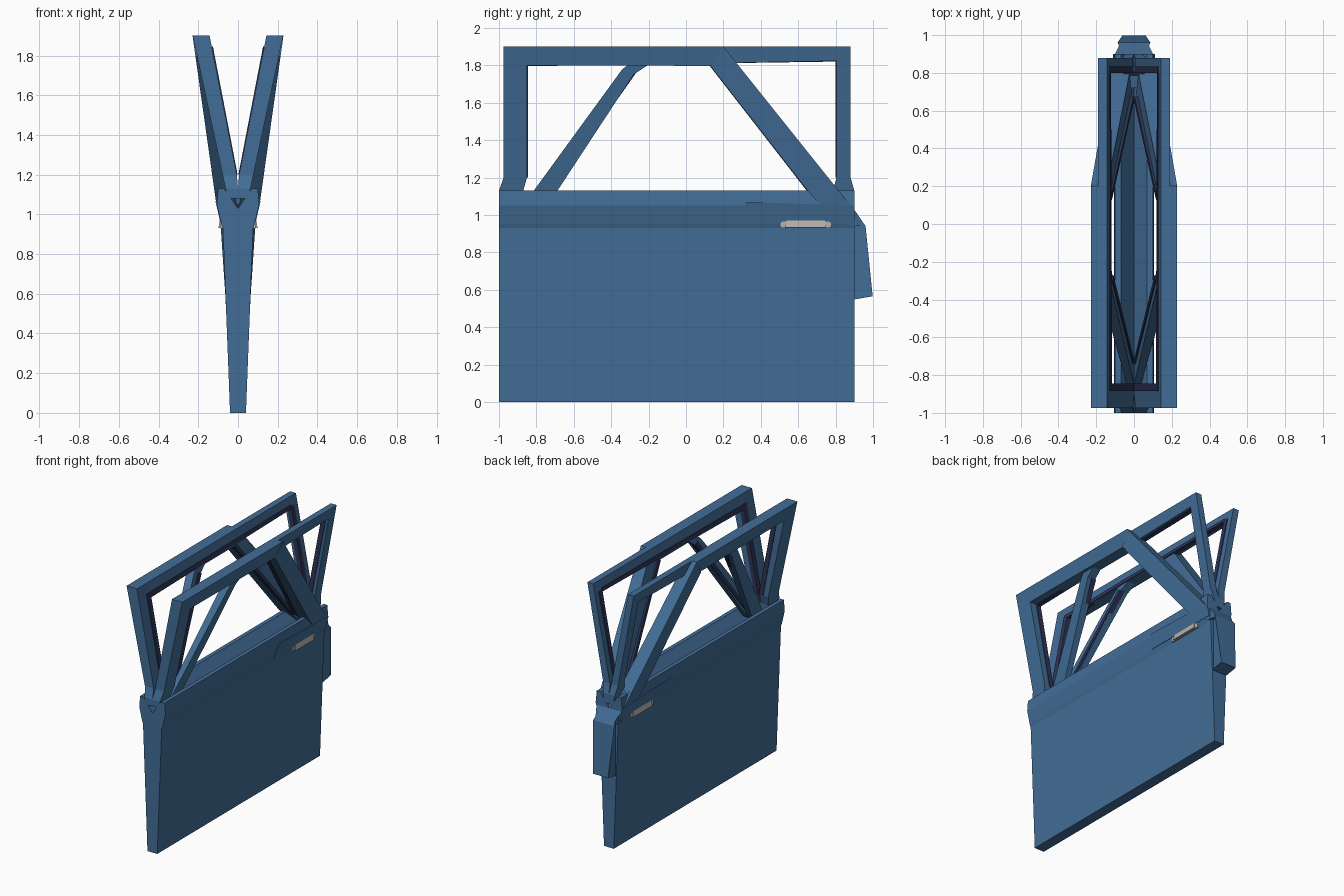
import bpy, bmesh

if "Cube" in bpy.data.objects:
    bpy.data.objects.remove(bpy.data.objects["Cube"])


def material(name, rgb):
    m = bpy.data.materials.new(name)
    m.diffuse_color = (*rgb, 1)
    m.use_nodes = True
    m.node_tree.nodes["Principled BSDF"].inputs["Base Color"].default_value = m.diffuse_color
    return m


BLUE = material("blue_paint", (0.055, 0.155, 0.31))
SEAL = material("dark_navy_seal", (0.028, 0.035, 0.095))
GREY = material("handle_grey", (0.47, 0.44, 0.41))


def slab(name, polys, inner, outer, mat=BLUE, mirror=True):
    """Side-view (y, z) outlines given thickness between two x functions."""
    bm = bmesh.new()
    for poly in polys:
        a = [bm.verts.new((inner(y, z), y, z)) for y, z in poly]
        b = [bm.verts.new((outer(y, z), y, z)) for y, z in poly]
        n = len(poly)
        bm.faces.new(a)
        bm.faces.new(b[::-1])
        for i in range(n):
            j = (i + 1) % n
            bm.faces.new((a[i], b[i], b[j], a[j]))
    bmesh.ops.recalc_face_normals(bm, faces=bm.faces[:])
    me = bpy.data.meshes.new(name)
    bm.to_mesh(me)
    bm.free()
    me.materials.append(mat)
    ob = bpy.data.objects.new(name, me)
    bpy.context.collection.objects.link(ob)
    if mirror:
        ob.modifiers.new("mirror", 'MIRROR').use_mirror_merge = False
    return ob


def lean(z0, x0, z1, x1):
    """x as a linear function of height, never crossing the centre plane."""
    return lambda y, z: max(0.0, x0 + (x1 - x0) * (z - z0) / (z1 - z0))


# door panel: one cross-section with a shoulder and a V-shaped top, run along y
half = [(0.04, 0), (0.076, 0.93), (0.085, 0.955), (0.107, 1.05), (0.10, 1.13), (0.07, 1.13)]
profile = half + [(0, 1.03)] + [(-x, z) for x, z in reversed(half)]
bm = bmesh.new()
ends = [[bm.verts.new((x, y, z)) for x, z in profile] for y in (-1.0, 0.9)]
for e in ends:
    bm.faces.new(e)
for i in range(len(profile)):
    j = (i + 1) % len(profile)
    bm.faces.new((ends[0][i], ends[0][j], ends[1][j], ends[1][i]))
bmesh.ops.recalc_face_normals(bm, faces=bm.faces[:])
me = bpy.data.meshes.new("door_panel")
bm.to_mesh(me)
bm.free()
me.materials.append(BLUE)
bpy.context.collection.objects.link(bpy.data.objects.new("door_panel", me))

# window frame, leaning outwards
inner = lean(1.17, 0.0, 1.9, 0.143)
outer = lean(1.14, 0.065, 1.9, 0.228)
rear_outer = lean(1.14, 0.05, 1.9, 0.19)
slab("front_post", [[(-1, 1.08), (-1, 1.13), (-0.975, 1.2), (-0.975, 1.9), (-0.85, 1.9),
                     (-0.85, 1.2), (-0.87, 1.13), (-0.87, 1.08)]], inner, outer)
slab("top_rail", [[(-0.86, 1.8), (-0.86, 1.9), (0.2, 1.9), (0.13, 1.797)]], inner, outer)
slab("rear_top_rail", [[(0.12, 1.81), (0.18, 1.9), (0.88, 1.9), (0.88, 1.825)]], inner, rear_outer)
slab("rear_post", [[(0.805, 1.84), (0.88, 1.84), (0.88, 1.2), (0.9, 1.13), (0.9, 1.06),
                    (0.78, 1.06), (0.785, 1.13), (0.805, 1.2)]], inner, rear_outer)
slab("front_brace", [[(-0.85, 1.08), (-0.34, 1.78), (-0.3, 1.81), (-0.19, 1.81), (-0.28, 1.75),
                      (-0.72, 1.08)]], inner, lean(1.14, 0.05, 1.8, 0.185))

# broad rear pillar running down towards the tail flap
slab("rear_pillar", [[(0.2, 1.9), (0.13, 1.797), (0.65, 1.13), (0.72, 1.05), (0.88, 1.05)]],
     lean(1.13, 0.02, 1.9, 0.143), lean(1.05, 0.109, 1.9, 0.229))

# dark seals along the inside of the openings
seal_in = lambda y, z: max(0.002, inner(y, z) - 0.006)
seal_out = lambda y, z: inner(y, z) + 0.03
slab("window_seal", [
    [(-0.885, 1.2), (-0.885, 1.83), (-0.845, 1.83), (-0.845, 1.2)],
    [(-0.86, 1.795), (-0.86, 1.83), (0.8, 1.845), (0.8, 1.82)],
    [(0.80, 1.2), (0.80, 1.83), (0.835, 1.83), (0.835, 1.2)],
    [(-0.71, 1.13), (-0.27, 1.755), (-0.30, 1.77), (-0.74, 1.13)],
    [(0.128, 1.795), (0.645, 1.13), (0.675, 1.13), (0.16, 1.80)],
], seal_in, seal_out, SEAL)

# tail flap at the rear edge
centre = lambda y, z: 0.0


def flap_width(y, z):
    return 0.062 + 0.045 * max(0.0, min(1.0, (z - 0.8) / 0.25))


slab("tail_flap", [[(0.8, 1.14), (0.88, 1.05), (0.96, 0.94), (0.998, 0.565), (0.9, 0.548),
                    (0.88, 0.55), (0.8, 1.0)]],
     lambda y, z: -flap_width(y, z) if y > 0.89 else -0.05,
     lambda y, z: flap_width(y, z) if y > 0.89 else 0.05, mirror=False)
slab("pillar_foot", [[(0.72, 1.05), (0.72, 1.12), (0.81, 1.14), (0.885, 1.05), (0.96, 0.94), (0.88, 0.94)]],
     centre, lambda y, z: 0.109 if z > 1 else (0.085 if y < 0.9 else 0.07))

# raised panel behind each handle
slab("handle_panel", [[(0.29, 0.965), (0.32, 1.068), (0.9, 1.05), (0.9, 0.965)]],
     lambda y, z: 0.06, lambda y, z: 0.09 + 0.02 * (z - 0.965) / 0.085)

# door handles
slab("door_handle", [[(0.505, 0.93), (0.505, 0.955), (0.535, 0.985), (0.745, 0.985),
                      (0.775, 0.955), (0.775, 0.93)]],
     lambda y, z: 0.06, lambda y, z: 0.088 if z > 0.96 or not 0.53 < y < 0.75 else 0.098, GREY)
slab("handle_grip", [[(0.53, 0.932), (0.54, 0.978), (0.74, 0.978), (0.75, 0.932)]],
     lambda y, z: 0.07, lambda y, z: 0.099 if z < 0.96 else 0.09, GREY)
